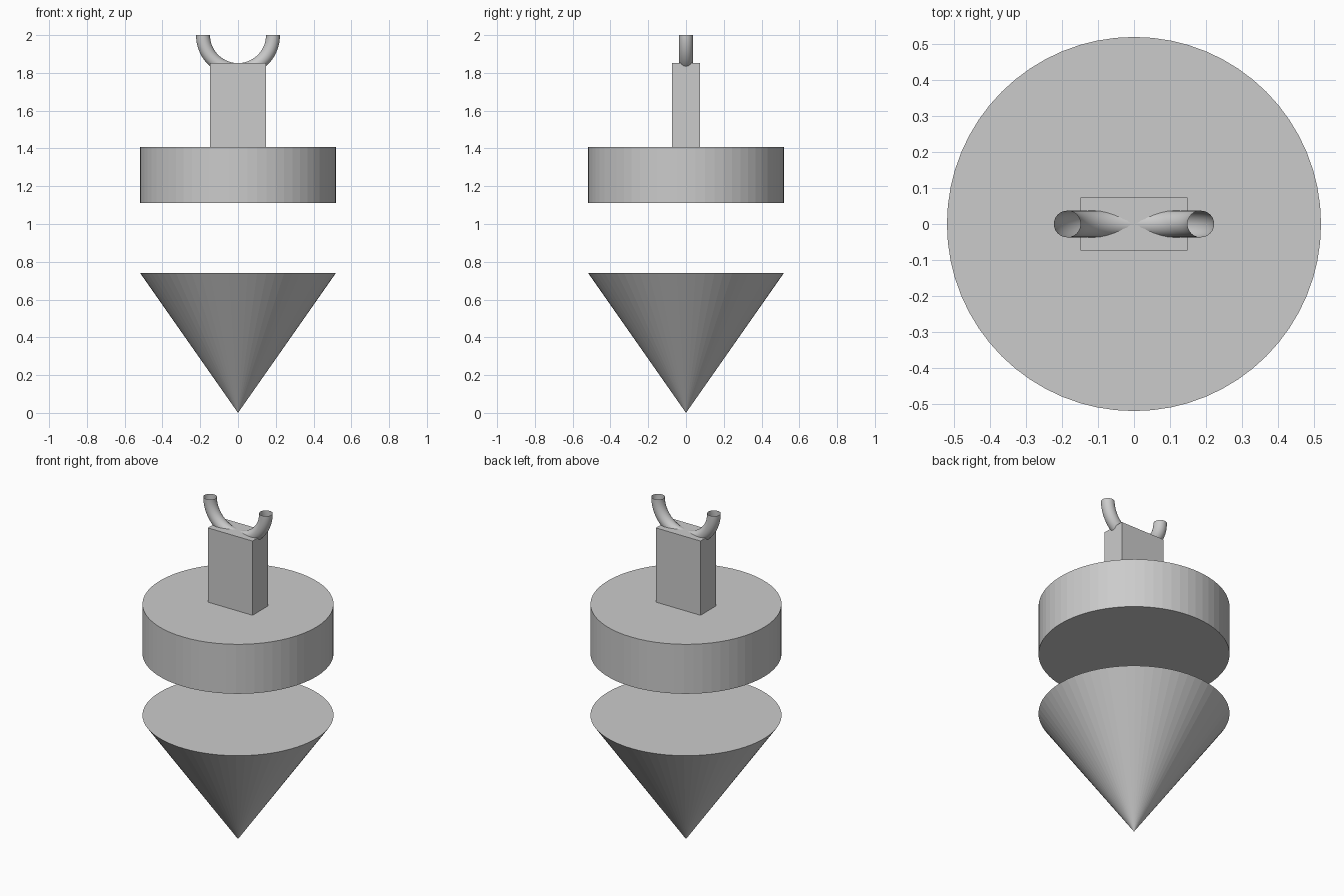
import bpy, bmesh, math
from mathutils import Matrix

if "Cube" in bpy.data.objects:
    bpy.data.objects.remove(bpy.data.objects["Cube"])

U = 2 / 5.4          # design unit: the whole model is 5.4 units tall
R = 1.4 * U          # shared radius of disc and cone


def add_object(name, bm):
    mesh = bpy.data.meshes.new(name)
    bmesh.ops.recalc_face_normals(bm, faces=bm.faces)
    bm.to_mesh(mesh)
    bm.free()
    obj = bpy.data.objects.new(name, mesh)
    bpy.context.collection.objects.link(obj)
    return obj


def round_part(name, r_bottom, r_top, z0, z1):
    bm = bmesh.new()
    bmesh.ops.create_cone(bm, cap_ends=True, segments=64, radius1=r_bottom,
                          radius2=r_top, depth=z1 - z0,
                          matrix=Matrix.Translation((0, 0, (z0 + z1) / 2)))
    bmesh.ops.remove_doubles(bm, verts=bm.verts, dist=1e-5)
    return add_object(name, bm)


# Pointed tip and the disc floating above it
round_part("cone_tip", 0, R, 0, 2 * U)
round_part("disc_body", R, R, 3 * U, 3.8 * U)

# Rectangular neck on the disc
bm = bmesh.new()
bmesh.ops.create_cube(bm, size=1, matrix=Matrix.Translation((0, 0, 4.4 * U))
                      @ Matrix.Diagonal((0.8 * U, 0.4 * U, 1.2 * U, 1)))
add_object("neck_block", bm)

# Open-ended half ring, sunk into the top of the neck
bm = bmesh.new()
ring = bmesh.ops.create_circle(bm, segments=24, radius=0.1 * U,
                               matrix=Matrix.Translation((0.5 * U, 0, 2)))
bmesh.ops.spin(bm, geom=ring["verts"] + list(bm.edges), cent=(0, 0, 2),
               axis=(0, 1, 0), angle=math.pi, steps=48)
hook = add_object("half_ring_hook", bm)
for poly in hook.data.polygons:
    poly.use_smooth = True
